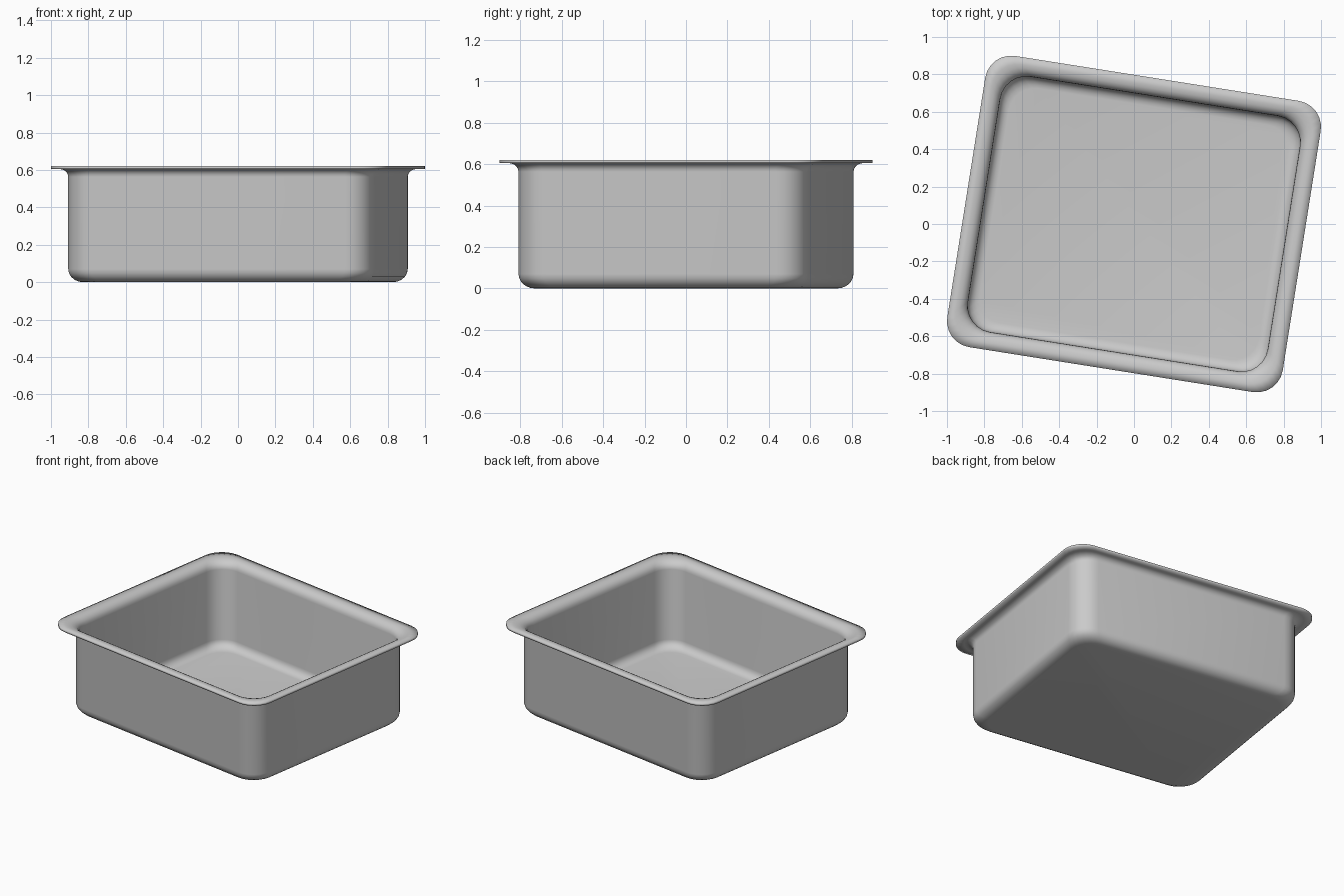
import bpy, bmesh
from math import sin, cos, pi, radians

if "Cube" in bpy.data.objects:
    bpy.data.objects.remove(bpy.data.objects["Cube"])

HALF_X, HALF_Y, CORNER = 0.908, 0.788, 0.14   # outer edge of the rim
TURN = radians(-9)
STEPS = 6


def arc(cx, cz, r, a0, a1, n=5):
    """Points (inset, z) along a profile fillet."""
    angs = [radians(a0 + (a1 - a0) * i / n) for i in range(n + 1)]
    return [(cx + r * cos(a), cz + r * sin(a)) for a in angs]


def ring(inset, z):
    """Rounded rectangle, inset from the rim edge and turned about z."""
    pts = []
    for q, (sx, sy) in enumerate([(1, 1), (-1, 1), (-1, -1), (1, -1)]):
        cx = sx * (HALF_X - inset - CORNER)
        cy = sy * (HALF_Y - inset - CORNER)
        for i in range(STEPS + 1):
            a = (q + i / STEPS) * pi / 2
            x, y = cx + CORNER * cos(a), cy + CORNER * sin(a)
            pts.append((x * cos(TURN) - y * sin(TURN),
                        x * sin(TURN) + y * cos(TURN), z))
    return pts


# Wall section: outer bottom fillet, under-rim fillet, rim lip,
# inner rim fillet, inner floor fillet
profile = (arc(0.15, 0.07, 0.07, 270, 180)
           + arc(0.038, 0.563, 0.042, 0, 90)
           + [(0.0, 0.605), (0.0, 0.62)]
           + arc(0.04, 0.563, 0.057, 90, 0)
           + arc(0.152, 0.072, 0.055, 180, 270))

bm = bmesh.new()
loops = [[bm.verts.new(p) for p in ring(d, z)] for d, z in profile]
n = len(loops[0])
for lo, hi in zip(loops, loops[1:]):
    for i in range(n):
        j = (i + 1) % n
        bm.faces.new((lo[i], lo[j], hi[j], hi[i]))
bm.faces.new(loops[0][::-1])   # underside
bm.faces.new(loops[-1])        # inner floor
bmesh.ops.recalc_face_normals(bm, faces=bm.faces)

mesh = bpy.data.meshes.new("baking_tray")
bm.to_mesh(mesh)
bm.free()
tray = bpy.data.objects.new("baking_tray", mesh)
bpy.context.collection.objects.link(tray)
bpy.context.view_layer.objects.active = tray
tray.select_set(True)
bpy.ops.object.shade_smooth()
